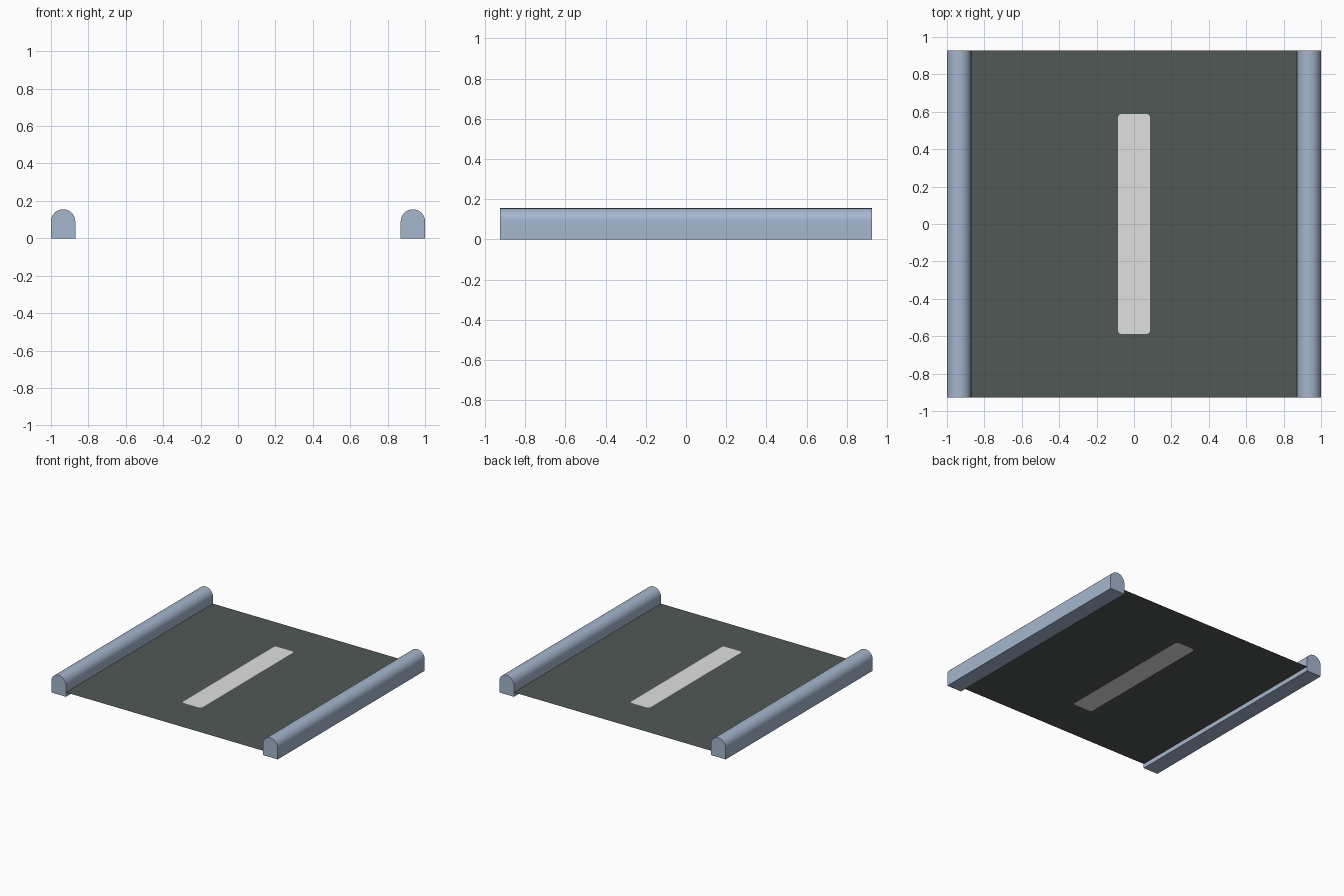
import bpy, bmesh, math

if "Cube" in bpy.data.objects:
    bpy.data.objects.remove(bpy.data.objects["Cube"])

HALF_Y = 0.927    # half length of the road piece
INNER_X = 0.87    # inside face of the curbs
ROAD_Z = 0.035    # road sheet height


def material(name, rgb):
    m = bpy.data.materials.new(name)
    m.diffuse_color = (*rgb, 1)
    m.use_nodes = True
    m.node_tree.nodes["Principled BSDF"].inputs["Base Color"].default_value = m.diffuse_color
    return m


asphalt = material("asphalt grey", (0.080, 0.098, 0.093))
paint = material("line white", (0.745, 0.745, 0.745))
stone = material("blue grey curb", (0.376, 0.468, 0.624))


def make_object(name, bm, mats):
    mesh = bpy.data.meshes.new(name)
    bm.to_mesh(mesh)
    bm.free()
    for m in mats:
        mesh.materials.append(m)
    ob = bpy.data.objects.new(name, mesh)
    bpy.context.collection.objects.link(ob)
    return ob


def make_curb(name, side):
    # round-topped profile extruded along y
    r = (1 - INNER_X) / 2
    cx, cz, n = side * (1 - r), 0.155 - r, 24
    profile = [(cx - r, 0), (cx + r, 0)]
    profile += [(cx + r * math.cos(math.pi * i / n), cz + r * math.sin(math.pi * i / n))
                for i in range(n + 1)]
    bm = bmesh.new()
    face = bm.faces.new([bm.verts.new((x, -HALF_Y, z)) for x, z in profile])
    ext = bmesh.ops.extrude_face_region(bm, geom=[face], use_keep_orig=True)
    new_verts = [g for g in ext["geom"] if isinstance(g, bmesh.types.BMVert)]
    bmesh.ops.translate(bm, verts=new_verts, vec=(0, 2 * HALF_Y, 0))
    bmesh.ops.recalc_face_normals(bm, faces=bm.faces[:])
    ob = make_object(name, bm, [stone])
    bpy.ops.object.select_all(action='DESELECT')
    ob.select_set(True)
    bpy.context.view_layer.objects.active = ob
    bpy.ops.object.shade_smooth_by_angle(angle=math.radians(30))


def make_road():
    # flat sheet with a rounded centre line cut into it
    hx, hy, r, n = 0.085, 0.588, 0.02, 6
    bm = bmesh.new()
    outer, arcs = [], []
    for k, (sx, sy) in enumerate([(1, 1), (-1, 1), (-1, -1), (1, -1)]):
        outer.append(bm.verts.new((sx * INNER_X, sy * HALF_Y, ROAD_Z)))
        arc = []
        for i in range(n + 1):
            a = math.pi / 2 * (k + i / n)
            arc.append(bm.verts.new((sx * (hx - r) + r * math.cos(a),
                                     sy * (hy - r) + r * math.sin(a), ROAD_Z)))
        arcs.append(arc)
    for k in range(4):
        j = (k + 1) % 4
        bm.faces.new((outer[k], outer[j], arcs[j][0], arcs[k][-1]))
        for i in range(n):
            bm.faces.new((outer[k], arcs[k][i + 1], arcs[k][i]))
    line = bm.faces.new([v for arc in arcs for v in arc])
    line.material_index = 1
    make_object("road_surface", bm, [asphalt, paint])


make_road()
make_curb("left_curb", -1)
make_curb("right_curb", 1)
